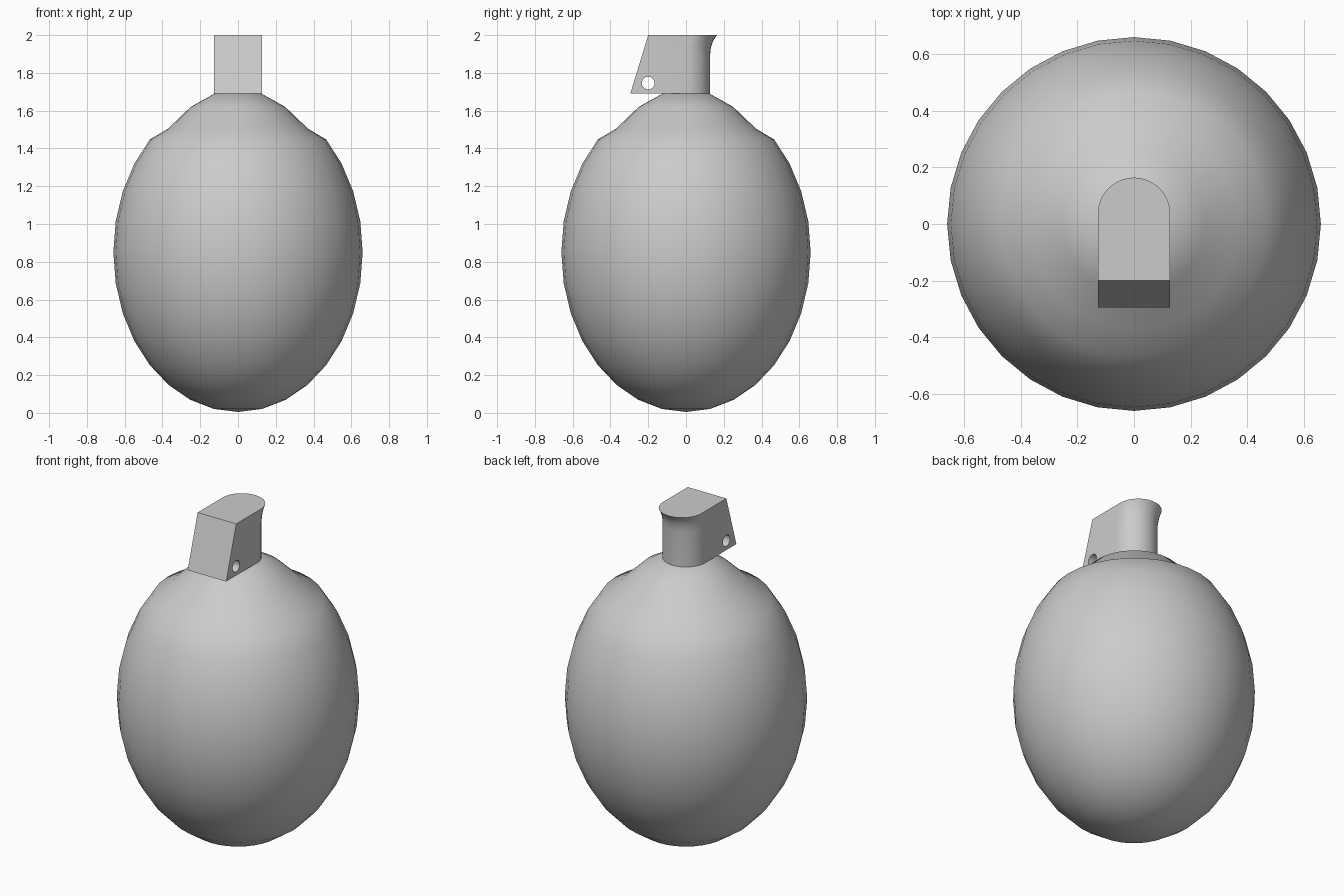
import bpy, bmesh
from math import sin, cos, pi, radians

if "Cube" in bpy.data.objects:
    bpy.data.objects.remove(bpy.data.objects["Cube"])

SEG = 32


def finish(name, bm, angle):
    bmesh.ops.recalc_face_normals(bm, faces=bm.faces)
    mesh = bpy.data.meshes.new(name)
    bm.to_mesh(mesh)
    bm.free()
    obj = bpy.data.objects.new(name, mesh)
    bpy.context.collection.objects.link(obj)
    bpy.ops.object.select_all(action='DESELECT')
    obj.select_set(True)
    bpy.context.view_layer.objects.active = obj
    bpy.ops.object.shade_smooth_by_angle(angle=radians(angle))
    return obj


def loft(bm, rings):
    """Bridge equal-length closed rings; returns the vertex rings."""
    loops = [[bm.verts.new(p) for p in ring] for ring in rings]
    for a, b in zip(loops, loops[1:]):
        n = len(a)
        for i in range(n):
            j = (i + 1) % n
            bm.faces.new((a[i], a[j], b[j], b[i]))
    return loops


# Egg-shaped body: ellipsoid up to the shoulder, then a sloped collar
profile = [(0.66 * sin(i * pi / 16), 0.85 - 0.845 * cos(i * pi / 16)) for i in range(1, 13)]
profile += [(0.37, 1.505), (0.25, 1.62), (0.125, 1.69)]
bm = bmesh.new()
loops = loft(bm, [[(r * cos(2 * pi * k / SEG), r * sin(2 * pi * k / SEG), z)
                   for k in range(SEG)] for r, z in profile])
pole = bm.verts.new((0, 0, 0.005))
for k in range(SEG):
    bm.faces.new((pole, loops[0][(k + 1) % SEG], loops[0][k]))
bm.faces.new(loops[-1])
finish("body", bm, 60)

# Fuse head: round back that flares at the top, slanted flat front
HALF = 0.128


def head_ring(z, shift):
    front = -0.295 + (z - 1.69) / 0.31 * 0.095
    back = [(HALF * cos(pi * k / 16), shift + HALF * sin(pi * k / 16), z) for k in range(17)]
    return back + [(-HALF, front, z), (HALF, front, z)]


levels = [(1.69, 0), (1.90, 0), (1.93, 0.003), (1.96, 0.012), (1.98, 0.022), (2.0, 0.036)]
bm = bmesh.new()
loops = loft(bm, [head_ring(z, s) for z, s in levels])
bm.faces.new(loops[0])
bm.faces.new(loops[-1])
head = finish("fuse_head", bm, 40)

# Pin hole through the front of the head
bpy.ops.mesh.primitive_cylinder_add(vertices=16, radius=0.034, depth=0.6,
                                    location=(0, -0.2, 1.746), rotation=(0, pi / 2, 0))
cutter = bpy.context.object
cutter.name = "pin_hole_cutter"
cutter.hide_render = True
mod = head.modifiers.new("pin_hole", 'BOOLEAN')
mod.operation = 'DIFFERENCE'
mod.solver = 'EXACT'
mod.object = cutter
bpy.context.view_layer.objects.active = head
bpy.ops.object.modifier_apply(modifier=mod.name)
bpy.data.objects.remove(cutter, do_unlink=True)
bpy.ops.object.select_all(action='DESELECT')
head.select_set(True)
bpy.ops.object.shade_smooth_by_angle(angle=radians(40))
